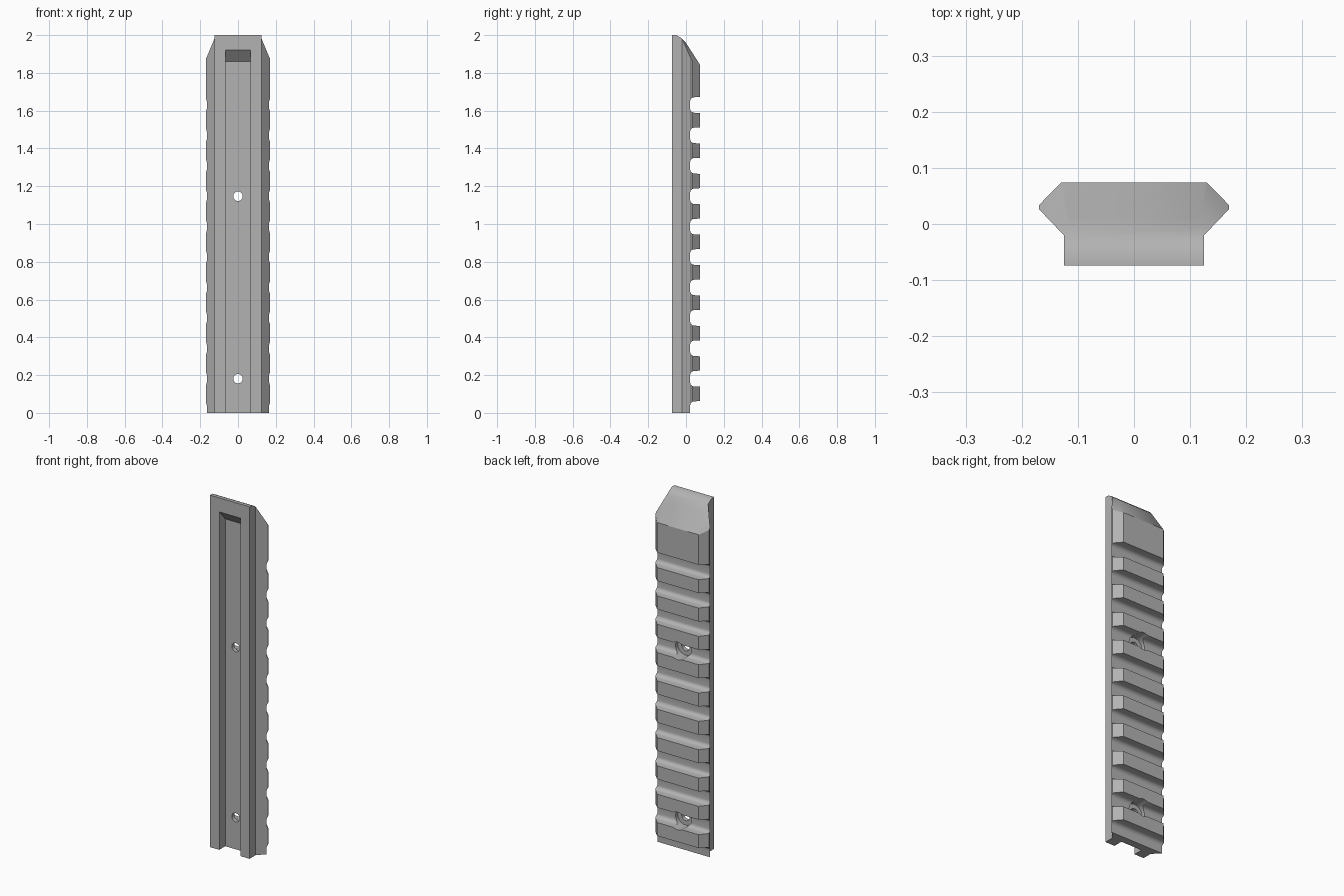
import bpy, bmesh, math
from mathutils import Vector

if "Cube" in bpy.data.objects:
    bpy.data.objects.remove(bpy.data.objects["Cube"])

HEIGHT, BACK, FRONT = 2.0, 0.074, -0.074
PITCH, TOP_SLOT, SLOT_FLOOR = 0.161, 1.63, 0.022

grey = bpy.data.materials.new("rail_grey")
grey.use_nodes = True
colour = (0.45, 0.45, 0.45, 1)
grey.diffuse_color = colour
grey.node_tree.nodes["Principled BSDF"].inputs["Base Color"].default_value = colour


def prism(bm, points, sweep):
    """Extrude a closed outline along a vector."""
    face = bm.faces.new([bm.verts.new(p) for p in points])
    grown = bmesh.ops.extrude_face_region(bm, geom=[face])["geom"]
    verts = [g for g in grown if isinstance(g, bmesh.types.BMVert)]
    bmesh.ops.translate(bm, verts=verts, vec=sweep)
    bmesh.ops.recalc_face_normals(bm, faces=bm.faces)


def side_prism(bm, outline, half):
    """Extrude a (y, z) outline across the width."""
    prism(bm, [(-half, y, z) for y, z in outline], (2 * half, 0, 0))


def rod(bm, z, radius, y0, y1):
    """Cylinder running front to back."""
    ring = [i * math.tau / 32 for i in range(32)]
    prism(bm, [(radius * math.cos(a), y0, z + radius * math.sin(a)) for a in ring],
          (0, y1 - y0, 0))


def make(name, bm):
    mesh = bpy.data.meshes.new(name)
    bm.to_mesh(mesh)
    bm.free()
    mesh.materials.append(grey)
    obj = bpy.data.objects.new(name, mesh)
    bpy.context.collection.objects.link(obj)
    return obj


def carve(target, name, build):
    """Subtract a temporary cutter from the target."""
    bm = bmesh.new()
    build(bm)
    cutter = make(name, bm)
    cutter.hide_render = True
    mod = target.modifiers.new(name, "BOOLEAN")
    mod.operation, mod.solver, mod.object = "DIFFERENCE", "EXACT", cutter
    bpy.context.view_layer.objects.active = target
    bpy.ops.object.modifier_apply(modifier=name)
    bpy.data.objects.remove(cutter)


# Rail body: flared cross-section, mirrored in x
half = [(0.125, FRONT), (0.125, -0.02), (0.169, 0.026), (0.169, 0.034), (0.13, BACK)]
section = half + [(-x, y) for x, y in reversed(half)]
bm = bmesh.new()
prism(bm, [(x, y, 0) for x, y in section], (0, 0, HEIGHT))

# Chamfered upper corners
for side in (1, -1):
    a, b, c = (Vector((side * x, y, z)) for x, y, z in
               ((0.125, -0.02, 1.98), (0.169, 0.03, 1.87), (0.13, BACK, 1.842)))
    normal = (b - a).cross(c - a)
    if normal.z < 0:
        normal.negate()
    bmesh.ops.bisect_plane(bm, geom=bm.verts[:] + bm.edges[:] + bm.faces[:],
                           plane_co=a, plane_no=normal, clear_outer=True)
    bmesh.ops.holes_fill(bm, edges=[e for e in bm.edges if e.is_boundary], sides=0)
bmesh.ops.recalc_face_normals(bm, faces=bm.faces)
rail = make("accessory_rail", bm)


# Rounded slope at the top end
def slope(bm):
    side_prism(bm, [(-0.06, 2.004), (-0.03, 1.988), (-0.005, 1.966), (0.01, 1.943),
                    (0.1, 1.803), (0.1, 2.1), (-0.06, 2.1)], 0.3)


# Cross slots with filleted floors
def slots(bm):
    radius, wide = 0.022, 0.041
    for i in range(11):
        z = TOP_SLOT - i * PITCH
        upper = [(0.1, wide + 0.003)]
        for k in range(7):
            t = k * math.pi / 12
            upper.append((SLOT_FLOOR + radius * (1 - math.sin(t)),
                          wide - radius * (1 - math.cos(t))))
        drop = 0.1 if i == 10 else 0   # lowest slot runs out of the end
        outline = [(y, z + h) for y, h in upper]
        outline += [(y, z - h - drop) for y, h in reversed(upper)]
        side_prism(bm, outline, 0.3)


# Front channel with a sloped upper end
def channel(bm):
    side_prism(bm, [(-0.1, -0.1), (-0.02, -0.1), (-0.02, 1.86), (-0.1, 1.95)], 0.066)


# Screw holes and their counterbores
def holes(bm):
    for i in (3, 9):
        rod(bm, TOP_SLOT - i * PITCH, 0.025, -0.15, 0.15)


def counterbores(bm):
    for i in (3, 9):
        rod(bm, TOP_SLOT - i * PITCH, 0.05, 0.003, 0.15)


for name, build in (("slope", slope), ("slots", slots), ("channel", channel),
                    ("counterbores", counterbores), ("holes", holes)):
    carve(rail, name, build)

bpy.ops.object.select_all(action="DESELECT")
rail.select_set(True)
bpy.context.view_layer.objects.active = rail
bpy.ops.object.shade_smooth_by_angle(angle=math.radians(30))
